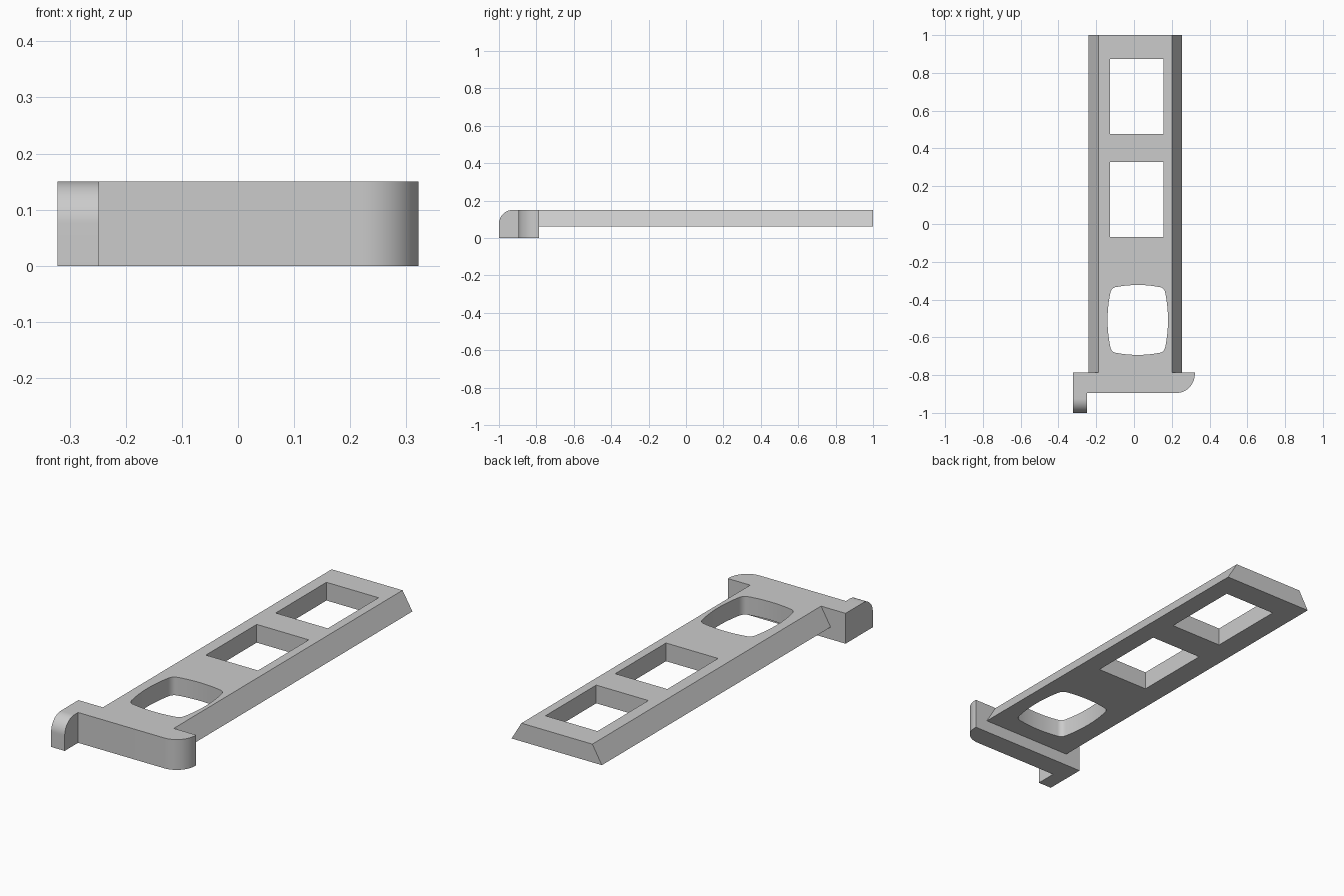
import bpy
import bmesh
from mathutils import Vector

cube = bpy.data.objects.get("Cube")
if cube:
    bpy.data.objects.remove(cube, do_unlink=True)

grey = bpy.data.materials.new("plain_grey")
grey.use_nodes = True
GREY = (0.6, 0.6, 0.6, 1)
grey.diffuse_color = GREY
grey.node_tree.nodes["Principled BSDF"].inputs["Base Color"].default_value = GREY


def prism(name, profile, place, start, end):
    """Extrude a 2D profile between two depths; place maps (u, v, depth) to xyz."""
    bm = bmesh.new()
    face = bm.faces.new([bm.verts.new(place(u, v, start)) for u, v in profile])
    shift = Vector(place(0, 0, end)) - Vector(place(0, 0, start))
    new = bmesh.ops.extrude_face_region(bm, geom=[face], use_keep_orig=True)["geom"]
    moved = [g for g in new if isinstance(g, bmesh.types.BMVert)]
    bmesh.ops.translate(bm, verts=moved, vec=shift)
    bmesh.ops.recalc_face_normals(bm, faces=bm.faces)
    mesh = bpy.data.meshes.new(name)
    bm.to_mesh(mesh)
    bm.free()
    mesh.materials.append(grey)
    obj = bpy.data.objects.new(name, mesh)
    bpy.context.collection.objects.link(obj)
    return obj


def along_x(u, v, d):
    return (d, u, v)


def along_y(u, v, d):
    return (u, d, v)


def along_z(u, v, d):
    return (u, v, d)


def bend(a, b, c, steps=10):
    """Points on a quadratic curve from a to c, pulled towards b."""
    a, b, c = Vector(a), Vector(b), Vector(c)
    ts = [i / steps for i in range(steps + 1)]
    return [tuple(a * (1 - t) ** 2 + b * 2 * t * (1 - t) + c * t * t) for t in ts]


def arc(cx, cy, r, a0, a1, steps=16):
    """Points on a circular arc, angles in quarter turns."""
    from math import cos, sin, pi
    angles = [(a0 + (a1 - a0) * i / steps) * pi / 2 for i in range(steps + 1)]
    return [(cx + r * cos(a), cy + r * sin(a)) for a in angles]


def activate(obj):
    bpy.ops.object.select_all(action="DESELECT")
    obj.select_set(True)
    bpy.context.view_layer.objects.active = obj


def smooth(obj):
    activate(obj)
    bpy.ops.object.shade_smooth_by_angle(angle=0.5)


TOP, BACK, FRONT = 0.15, -0.787, -0.895

# Long bar with sloping sides
bar = prism("slide_bar", [(-0.24, 0.06), (0.254, 0.06), (0.2, TOP), (-0.188, TOP)],
            along_y, BACK, 1.0)

# Two square windows
x0, x1 = -0.128, 0.157
cutters = [prism("window_cutter", [(x0, y), (x1, y), (x1, y + 0.397), (x0, y + 0.397)],
                 along_z, -0.1, 0.3) for y in (-0.068, 0.477)]

# Bulging rounded window, mirrored from one quarter
quarter = (bend((0.16, 0), (0.16, 0.07), (0.146, 0.14))
           + bend((0.146, 0.14), (0.141, 0.171), (0.115, 0.174))[1:]
           + bend((0.115, 0.174), (0.06, 0.185), (0, 0.185))[1:])
half = quarter + [(-x, y) for x, y in reversed(quarter[:-1])]
loop = half + [(x, -y) for x, y in reversed(half[1:-1])]
cutters.append(prism("round_window_cutter", [(x + 0.02, y - 0.508) for x, y in loop],
                     along_z, -0.1, 0.3))

for cutter in cutters:
    cutter.hide_render = True
    mod = bar.modifiers.new("window", "BOOLEAN")
    mod.operation = "DIFFERENCE"
    mod.solver = "EXACT"
    mod.object = cutter
    activate(bar)
    bpy.ops.object.modifier_apply(modifier=mod.name)
    bpy.data.objects.remove(cutter, do_unlink=True)
smooth(bar)

# Crosspiece with one rounded front corner
R = 0.1
crosspiece = prism("crosspiece", [(-0.322, BACK), (-0.322, FRONT)]
                   + arc(0.322 - R, FRONT + R, R, -1, 0) + [(0.322, BACK)],
                   along_z, 0, TOP)
smooth(crosspiece)

# Forward hook with a rounded top edge
r = 0.075
hook = prism("front_hook", [(FRONT, 0), (FRONT, TOP)]
             + arc(r - 1, TOP - r, r, 1, 2) + [(-1, 0)],
             along_x, -0.322, -0.248)
smooth(hook)
